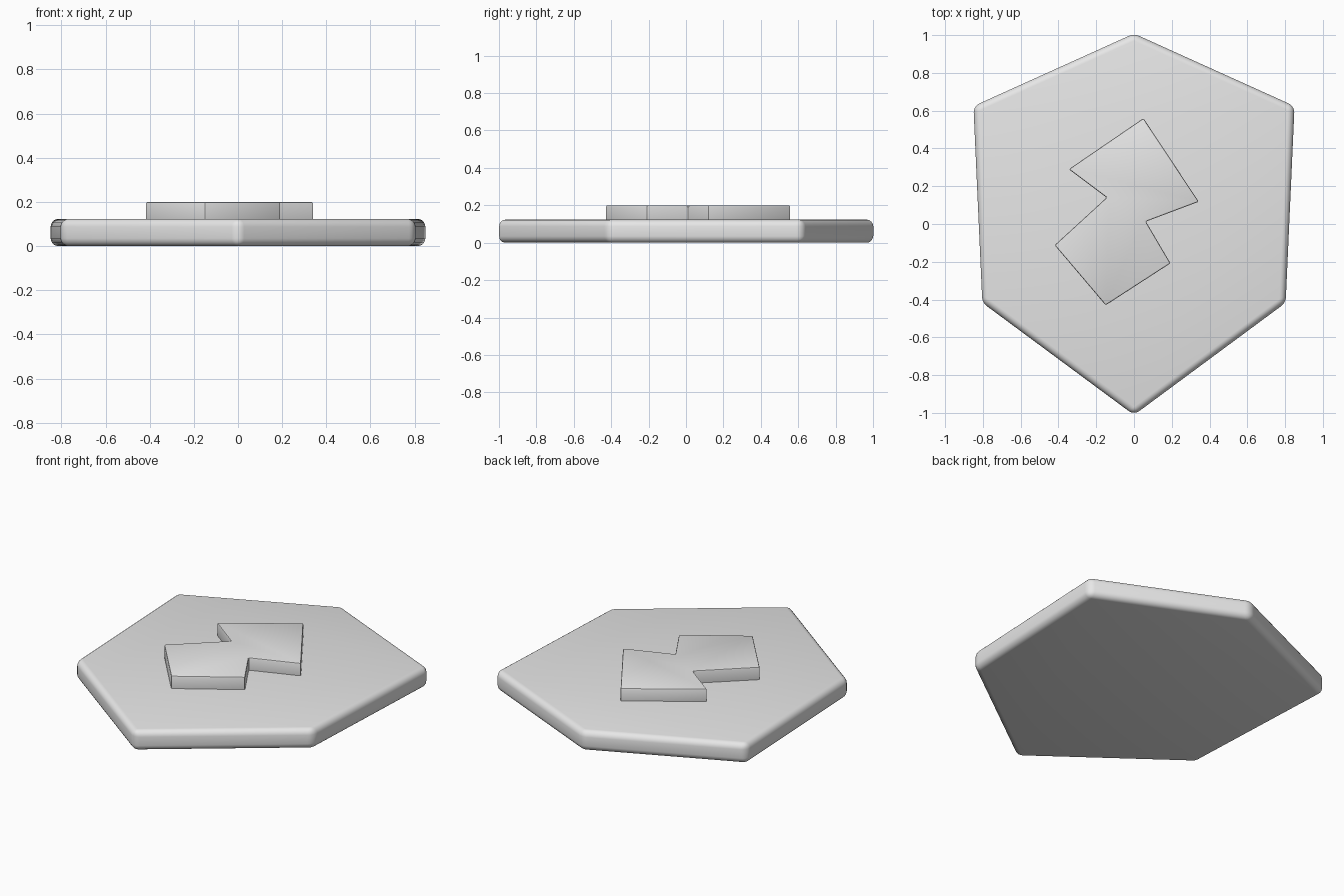
import bpy
import bmesh
from math import radians

cube = bpy.data.objects.get("Cube")
if cube:
    bpy.data.objects.remove(cube, do_unlink=True)

grey = bpy.data.materials.new("light grey")
grey.use_nodes = True
colour = (0.8, 0.8, 0.8, 1)
grey.diffuse_color = colour
grey.node_tree.nodes["Principled BSDF"].inputs["Base Color"].default_value = colour


def slab(name, outline, bottom, top, bevel, segments):
    """Extrude a flat outline between two heights and round its edges."""
    bm = bmesh.new()
    base = bm.faces.new([bm.verts.new((x, y, bottom)) for x, y in outline])
    raised = bmesh.ops.extrude_face_region(bm, geom=[base], use_keep_orig=True)
    for item in raised["geom"]:
        if isinstance(item, bmesh.types.BMVert):
            item.co.z = top
    bmesh.ops.recalc_face_normals(bm, faces=bm.faces)
    bmesh.ops.bevel(bm, geom=bm.edges[:], offset=bevel, segments=segments,
                    profile=0.5, affect='EDGES', clamp_overlap=True)
    mesh = bpy.data.meshes.new(name)
    bm.to_mesh(mesh)
    bm.free()
    mesh.materials.append(grey)
    obj = bpy.data.objects.new(name, mesh)
    bpy.context.collection.objects.link(obj)
    bpy.ops.object.select_all(action='DESELECT')
    obj.select_set(True)
    bpy.context.view_layer.objects.active = obj
    bpy.ops.object.shade_smooth_by_angle(angle=radians(30))
    return obj


# Shield plate: six-sided, wider at the back, pointed at the front
right_side = [(-0.85, 0.624), (-0.803, -0.417)]
left_side = [(-x, y) for x, y in reversed(right_side)]
plate = [(0, 1.008)] + right_side + [(0, -1.011)] + left_side
slab("shield_plate", plate, 0, 0.123, 0.035, 5)

# Raised zigzag emblem, sunk slightly into the plate
zigzag = [(0.05, 0.56), (-0.345, 0.29), (-0.145, 0.14), (-0.42, -0.112),
          (-0.15, -0.43), (0.193, -0.208), (0.063, 0.013), (0.343, 0.118)]
slab("zigzag_emblem", zigzag, 0.09, 0.2, 0.008, 2)
